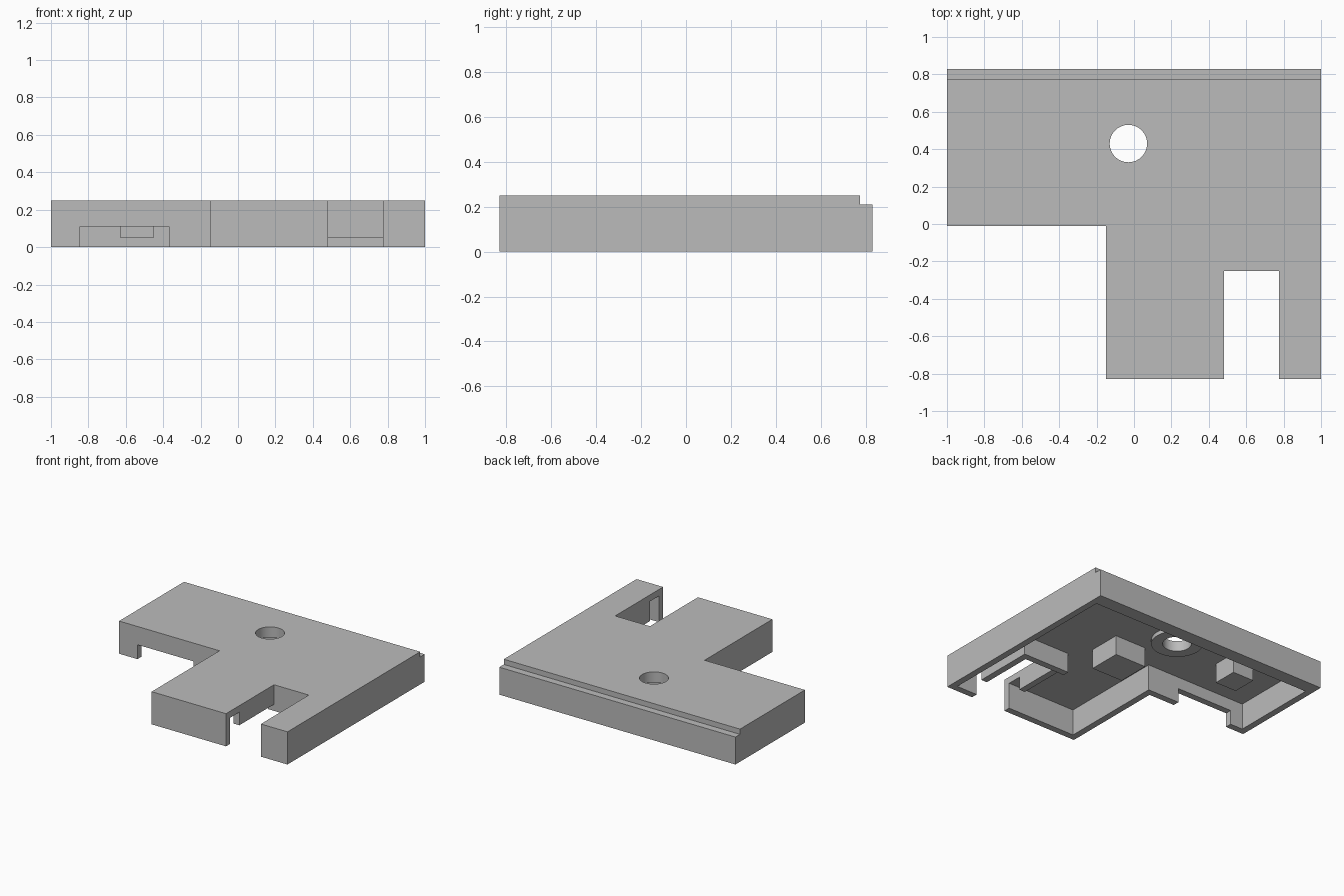
import bpy, bmesh, math

cube = bpy.data.objects.get("Cube")
if cube:
    bpy.data.objects.remove(cube, do_unlink=True)

grey = bpy.data.materials.new("plain grey")
grey.use_nodes = True
grey.diffuse_color = (0.5, 0.5, 0.5, 1)
grey.node_tree.nodes["Principled BSDF"].inputs["Base Color"].default_value = (0.5, 0.5, 0.5, 1)


def prism(name, outline, z0, z1):
    """Closed solid from a flat outline."""
    bm = bmesh.new()
    base = bm.faces.new([bm.verts.new((x, y, z0)) for x, y in outline])
    grown = bmesh.ops.extrude_face_region(bm, geom=[base])
    for v in grown["geom"]:
        if isinstance(v, bmesh.types.BMVert):
            v.co.z = z1
    bmesh.ops.recalc_face_normals(bm, faces=bm.faces)
    mesh = bpy.data.meshes.new(name)
    bm.to_mesh(mesh)
    bm.free()
    mesh.materials.append(grey)
    ob = bpy.data.objects.new(name, mesh)
    bpy.context.collection.objects.link(ob)
    return ob


def box(name, x0, x1, y0, y1, z0, z1):
    return prism(name, [(x0, y0), (x1, y0), (x1, y1), (x0, y1)], z0, z1)


def disc(name, r, z0, z1, sides=64):
    turn = 2 * math.pi / sides
    return prism(name, [(HOLE_X + r * math.cos(i * turn), HOLE_Y + r * math.sin(i * turn))
                        for i in range(sides)], z0, z1)


def cut(target, cutter):
    cutter.hide_render = True
    mod = target.modifiers.new("cut", 'BOOLEAN')
    mod.operation, mod.solver, mod.object = 'DIFFERENCE', 'EXACT', cutter
    bpy.context.view_layer.objects.active = target
    bpy.ops.object.modifier_apply(modifier=mod.name)
    bpy.data.objects.remove(cutter, do_unlink=True)


HOLE_X, HOLE_Y = -0.03, 0.43
WALL, TOP, CEILING = 0.05, 0.25, 0.20
BACK, FRONT, WING = 0.83, -0.83, -0.01
STEP, ARM = 0.775, -0.15
SLOT_L, SLOT_R, SLOT_END = 0.48, 0.775, -0.25

# Housing with a wing, a wide arm and a narrow arm beside a slot
housing = prism("housing", [
    (-1, BACK), (-1, WING), (ARM, WING), (ARM, FRONT), (SLOT_L, FRONT),
    (SLOT_L, SLOT_END), (SLOT_R, SLOT_END), (SLOT_R, FRONT), (1, FRONT), (1, BACK)], 0, TOP)

# Hollow underside
w = WALL
cut(housing, prism("cavity", [
    (-1 + w, STEP - w), (-1 + w, WING + w), (ARM + w, WING + w), (ARM + w, FRONT + w),
    (SLOT_L - w, FRONT + w), (SLOT_L - w, SLOT_END + w), (SLOT_R + w, SLOT_END + w),
    (SLOT_R + w, FRONT + w), (1 - w, FRONT + w), (1 - w, STEP - w)], -0.1, CEILING))

# Step along the back edge
cut(housing, box("step", -1.1, 1.1, STEP, 1, 0.21, 0.4))

# Opening in the wing's front wall
cut(housing, box("wing_opening", -0.845, -0.37, -0.1, 0.06, -0.1, 0.11))

# Raised lower edges and tall openings in the slot walls
cut(housing, box("slot_end_gap", SLOT_L - w, SLOT_R + w, SLOT_END - 0.01, SLOT_END + w + 0.01, -0.1, 0.05))
for x, height in ((SLOT_L - w, 0.10), (SLOT_R, 0.05)):
    x0, x1 = x - 0.01, x + w + 0.01
    cut(housing, box("slot_side_gap", x0, x1, FRONT + w, SLOT_END, -0.1, height))
    cut(housing, box("slot_side_opening", x0, x1, FRONT + w, -0.67, -0.1, CEILING))

# Round hole with a boss below it
boss = disc("hole_boss", 0.18, 0.17, CEILING)
for part in (housing, boss):
    cut(part, disc("hole", 0.1, -0.1, 0.5))

# Blocks hanging from the ceiling
blocks = [box("large_block", 0.07, 0.335, -0.05, 0.205, 0.05, CEILING),
          box("small_block", -0.63, -0.45, 0.35, 0.54, 0.05, CEILING)]

for ob in [housing, boss] + blocks:
    bpy.ops.object.select_all(action='DESELECT')
    ob.select_set(True)
    bpy.context.view_layer.objects.active = ob
    bpy.ops.object.shade_smooth_by_angle(angle=math.radians(30))
